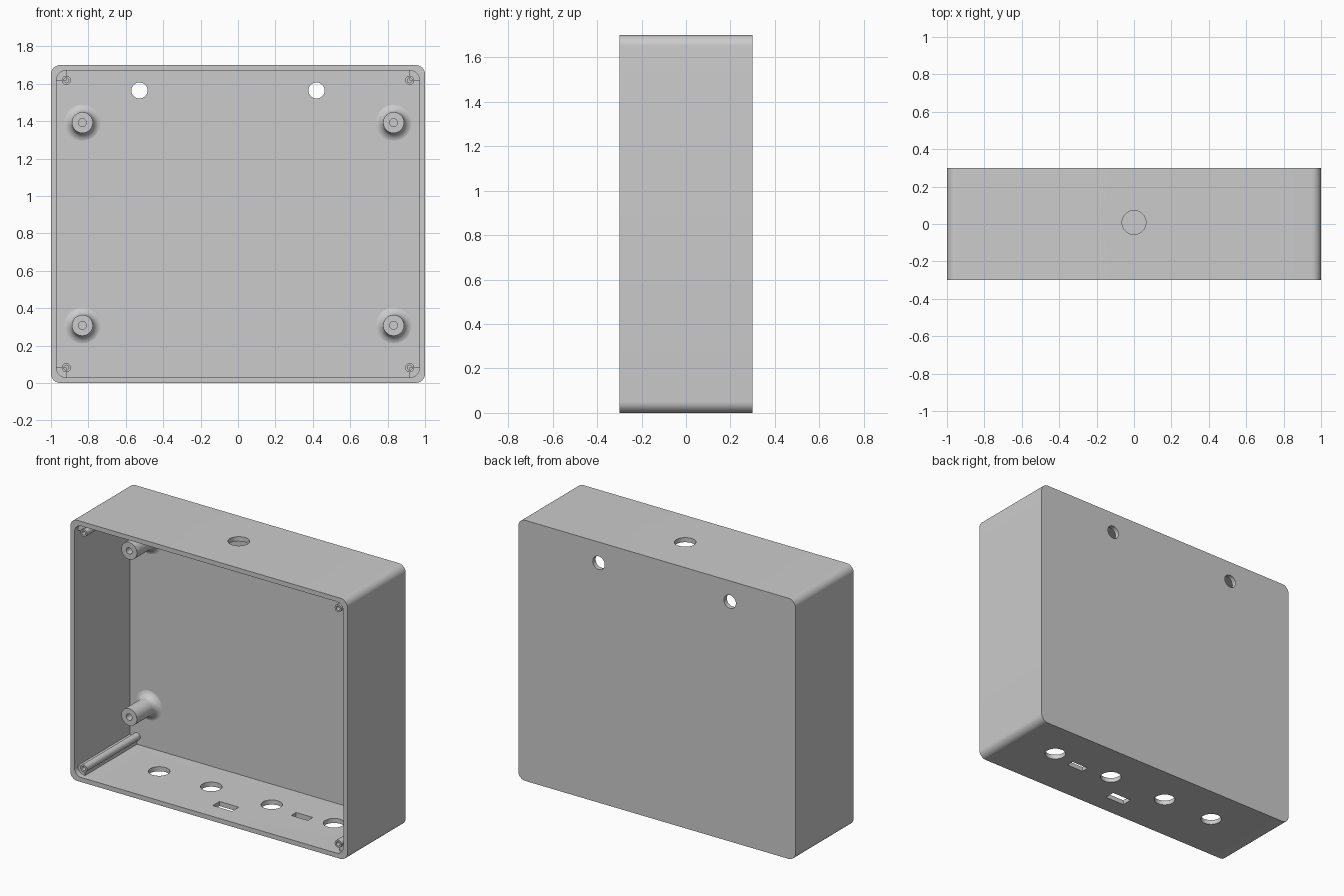
import bpy, bmesh, math
from mathutils import Matrix, Vector

W, H, D, WALL = 2.0, 1.7, 0.6, 0.03
MID = H / 2

if "Cube" in bpy.data.objects:
    bpy.data.objects.remove(bpy.data.objects["Cube"], do_unlink=True)

grey = bpy.data.materials.new("grey_plastic")
grey.use_nodes = True
grey.diffuse_color = (0.6, 0.6, 0.6, 1)
grey.node_tree.nodes["Principled BSDF"].inputs["Base Color"].default_value = (0.6, 0.6, 0.6, 1)


def finish(name, bm):
    bmesh.ops.recalc_face_normals(bm, faces=bm.faces)
    mesh = bpy.data.meshes.new(name)
    bm.to_mesh(mesh)
    bm.free()
    obj = bpy.data.objects.new(name, mesh)
    bpy.context.collection.objects.link(obj)
    mesh.materials.append(grey)
    return obj


def smooth(obj):
    bpy.ops.object.select_all(action="DESELECT")
    obj.select_set(True)
    bpy.context.view_layer.objects.active = obj
    bpy.ops.object.shade_smooth_by_angle(angle=math.radians(35))


def rounded_prism(name, width, height, radius, y0, y1, steps=10):
    """Rounded rectangle in the xz plane, extruded along y."""
    bm = bmesh.new()
    verts = []
    for i, (sx, sz) in enumerate([(1, 1), (-1, 1), (-1, -1), (1, -1)]):
        for k in range(steps + 1):
            a = (i + k / steps) * math.pi / 2
            x = sx * (width / 2 - radius) + radius * math.cos(a)
            z = sz * (height / 2 - radius) + radius * math.sin(a)
            verts.append(bm.verts.new((x, y0, MID + z)))
    face = bm.faces.new(verts)
    new = bmesh.ops.extrude_face_region(bm, geom=[face])["geom"]
    moved = [v for v in new if isinstance(v, bmesh.types.BMVert)]
    bmesh.ops.translate(bm, verts=moved, vec=(0, y1 - y0, 0))
    if not face.is_valid or len(bm.faces) == len(verts) + 1:
        bm.faces.new(verts)
    return finish(name, bm)


def box(name, center, size):
    bm = bmesh.new()
    bmesh.ops.create_cube(bm, size=1)
    bmesh.ops.scale(bm, vec=size, verts=bm.verts)
    bmesh.ops.translate(bm, vec=center, verts=bm.verts)
    return finish(name, bm)


def drill(center, radius, axis):
    bm = bmesh.new()
    bmesh.ops.create_cone(bm, cap_ends=True, segments=48, radius1=radius,
                          radius2=radius, depth=0.12)
    if axis == "Y":
        bmesh.ops.rotate(bm, verts=bm.verts, matrix=Matrix.Rotation(math.pi / 2, 3, "X"))
    bmesh.ops.translate(bm, vec=center, verts=bm.verts)
    return finish("hole_cutter", bm)


def lathe(name, profile, x, z):
    """Spin (radius, y) points around an axis parallel to y."""
    bm = bmesh.new()
    verts = [bm.verts.new((r, y, 0)) for r, y in profile]
    edges = [bm.edges.new(pair) for pair in zip(verts, verts[1:])]
    bmesh.ops.spin(bm, geom=verts + edges, cent=(0, 0, 0), axis=(0, 1, 0),
                   angle=2 * math.pi, steps=40)
    bmesh.ops.remove_doubles(bm, verts=bm.verts, dist=0.0001)
    bmesh.ops.translate(bm, vec=(x, 0, z), verts=bm.verts)
    obj = finish(name, bm)
    smooth(obj)
    return obj


def cut(target, cutter):
    mod = target.modifiers.new("cut", "BOOLEAN")
    mod.operation = "DIFFERENCE"
    mod.solver = "EXACT"
    mod.object = cutter
    bpy.context.view_layer.objects.active = target
    bpy.ops.object.modifier_apply(modifier=mod.name)
    bpy.data.objects.remove(cutter, do_unlink=True)


# Open-fronted housing
shell = rounded_prism("housing_shell", W, H, 0.05, -D / 2, D / 2)
cut(shell, rounded_prism("cavity_cutter", W - 2 * WALL, H - 2 * WALL, 0.05,
                         -D / 2 - 0.1, D / 2 - WALL))

# Round holes in the floor, roof and back
for x in (-0.594, -0.218, 0.218, 0.668):
    cut(shell, drill((x, 0.036, 0), 0.064, "Z"))
cut(shell, drill((0, 0.008, H), 0.064, "Z"))
for x in (-0.527, 0.42):
    cut(shell, drill((x, D / 2, 1.564), 0.043, "Y"))

# Rectangular connector slots in the floor
cut(shell, box("slot_cutter", (0.01, -0.14, 0), (0.14, 0.07, 0.12)))
cut(shell, box("slot_cutter", (0.46, 0.003, 0), (0.12, 0.05, 0.12)))
smooth(shell)

# Standoff profile: blind screw hole, straight barrel, flared foot
standoff = [(0, 0.2), (0.021, 0.2), (0.021, 0.066), (0.056, 0.066)]
flare = 0.05
for k in range(9):
    a = k / 8 * math.pi / 2
    standoff.append((0.056 + flare * (1 - math.cos(a)), 0.271 - flare + flare * math.sin(a)))
standoff.append((0, 0.271))

# Corner screw post profile
post = [(0, -0.1), (0.013, -0.1), (0.013, -0.28), (0.024, -0.28), (0.024, 0.28), (0, 0.28)]

for sx, side in ((1, "left"), (-1, "right")):
    for sz, level in ((1, "upper"), (-1, "lower")):
        tag = f"{level}_{side}"
        lathe(f"standoff_{tag}", standoff, sx * 0.832, MID + sz * 0.542)
        px, pz = 0.918, 0.768
        lathe(f"screw_post_{tag}", post, sx * px, MID + sz * pz)
        # Gusset joining the post to the corner, bored out around the screw hole
        ex, ez = W / 2 - 0.02, H / 2 - 0.02
        gusset = box(f"post_gusset_{tag}",
                     (sx * (px + ex) / 2, 0.0075, MID + sz * (pz + ez) / 2),
                     (ex - px, 0.545, ez - pz))
        cut(gusset, drill((sx * px, -0.25, MID + sz * pz), 0.02, "Y"))
